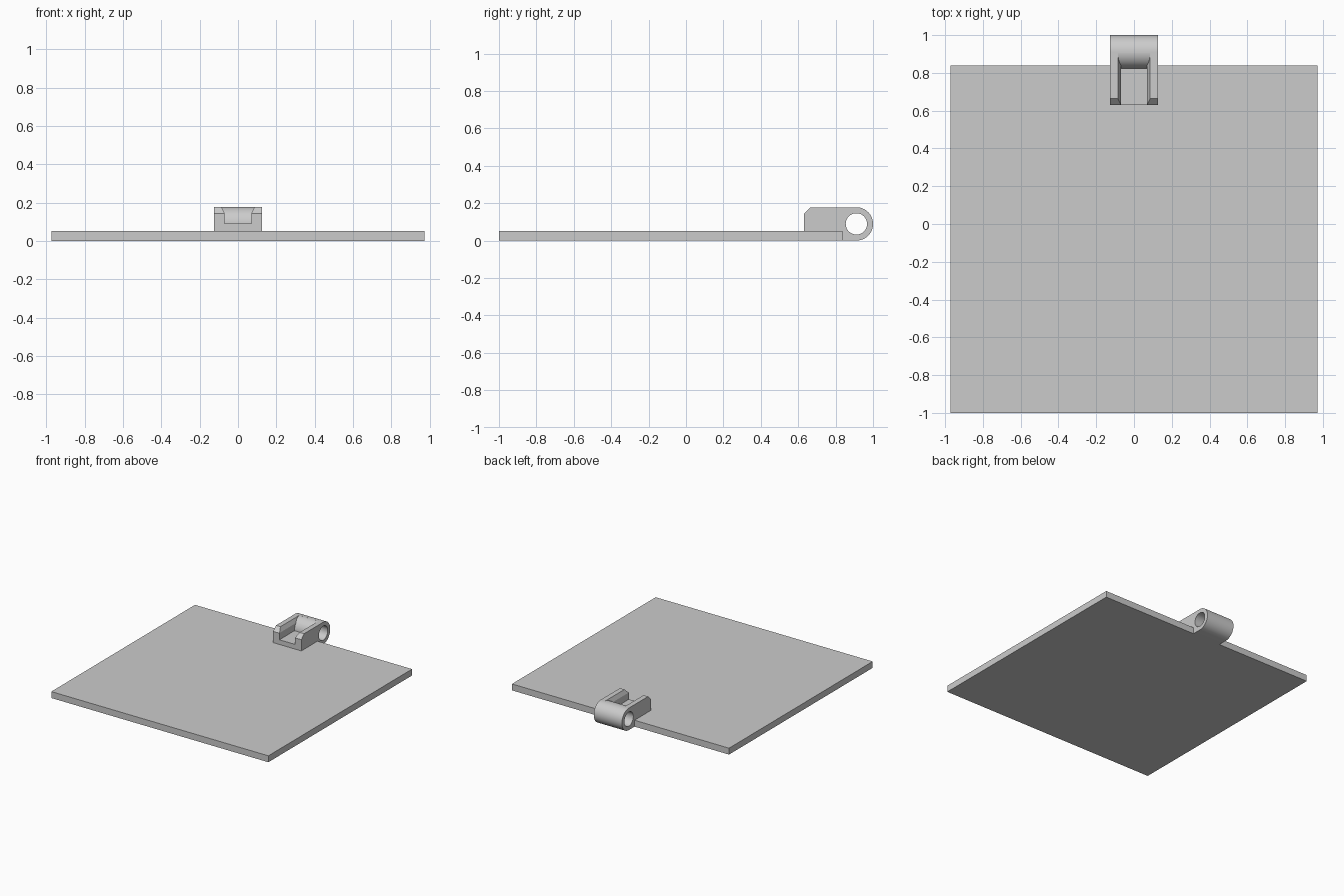
import bpy
import bmesh
from math import cos, sin, pi, radians
from mathutils import Vector

cube = bpy.data.objects.get("Cube")
if cube:
    bpy.data.objects.remove(cube, do_unlink=True)

# Material
grey = bpy.data.materials.new("light_grey")
grey.use_nodes = True
grey.diffuse_color = (0.6, 0.6, 0.6, 1)
grey.node_tree.nodes["Principled BSDF"].inputs["Base Color"].default_value = (0.6, 0.6, 0.6, 1)

# Barrel axis and sizes
AXIS_Y, AXIS_Z, BARREL_R, PIN_R = 0.911, 0.089, 0.089, 0.057
HALF_W = 0.126
PLATE_BACK, PLATE_TOP = 0.838, 0.052


def prism(name, outline, offset):
    """Extrude a closed outline of points along the offset vector."""
    bm = bmesh.new()
    face = bm.faces.new([bm.verts.new(p) for p in outline])
    new = bmesh.ops.extrude_face_region(bm, geom=[face])["geom"]
    moved = [v for v in new if isinstance(v, bmesh.types.BMVert)]
    bmesh.ops.translate(bm, verts=moved, vec=Vector(offset))
    bmesh.ops.recalc_face_normals(bm, faces=bm.faces)
    mesh = bpy.data.meshes.new(name)
    bm.to_mesh(mesh)
    bm.free()
    mesh.materials.append(grey)
    obj = bpy.data.objects.new(name, mesh)
    bpy.context.collection.objects.link(obj)
    return obj


def arc(radius, start, end, steps):
    angles = [start + (end - start) * i / steps for i in range(steps + 1)]
    return [(AXIS_Y + radius * cos(a), AXIS_Z + radius * sin(a)) for a in angles]


def side_prism(name, yz, half):
    return prism(name, [(-half, y, z) for y, z in yz], (2 * half, 0, 0))


def activate(obj):
    bpy.ops.object.select_all(action="DESELECT")
    obj.select_set(True)
    bpy.context.view_layer.objects.active = obj


def cut(obj, cutter):
    mod = obj.modifiers.new("cut", "BOOLEAN")
    mod.operation, mod.solver, mod.object = "DIFFERENCE", "EXACT", cutter
    activate(obj)
    bpy.ops.object.modifier_apply(modifier=mod.name)
    bpy.data.objects.remove(cutter, do_unlink=True)


# Flat plate
half_x = 0.972
prism("base_plate",
      [(-half_x, -1, 0), (half_x, -1, 0), (half_x, PLATE_BACK, 0), (-half_x, PLATE_BACK, 0)],
      (0, 0, PLATE_TOP))

# Hinge bracket: chamfered block running into a round barrel
profile = [(PLATE_BACK, 0.0), (PLATE_BACK, 0.03), (0.63, 0.03), (0.63, 0.143),
           (0.665, 2 * AXIS_Z)]
profile += arc(BARREL_R, pi / 2, -pi / 2, 32)
bracket = side_prism("hinge_bracket", profile, HALF_W)

# Flared channel between the cheeks, ending against the barrel
section = [(0.07, 0.09), (0.07, 0.145), (0.086, 0.178), (0.086, 0.25)]
section += [(-x, z) for x, z in reversed(section)]
channel = prism("channel_cutter", [(x, 0.55, z) for x, z in section], (0, AXIS_Y - 0.005 - 0.55, 0))
cut(channel, side_prism("barrel_cutter", arc(BARREL_R, 0, 2 * pi, 64)[:-1], 0.3))
cut(bracket, channel)

# Pin hole through the barrel
cut(bracket, side_prism("pin_cutter", arc(PIN_R, 0, 2 * pi, 48)[:-1], 0.3))

activate(bracket)
bpy.ops.object.shade_smooth_by_angle(angle=radians(25))
